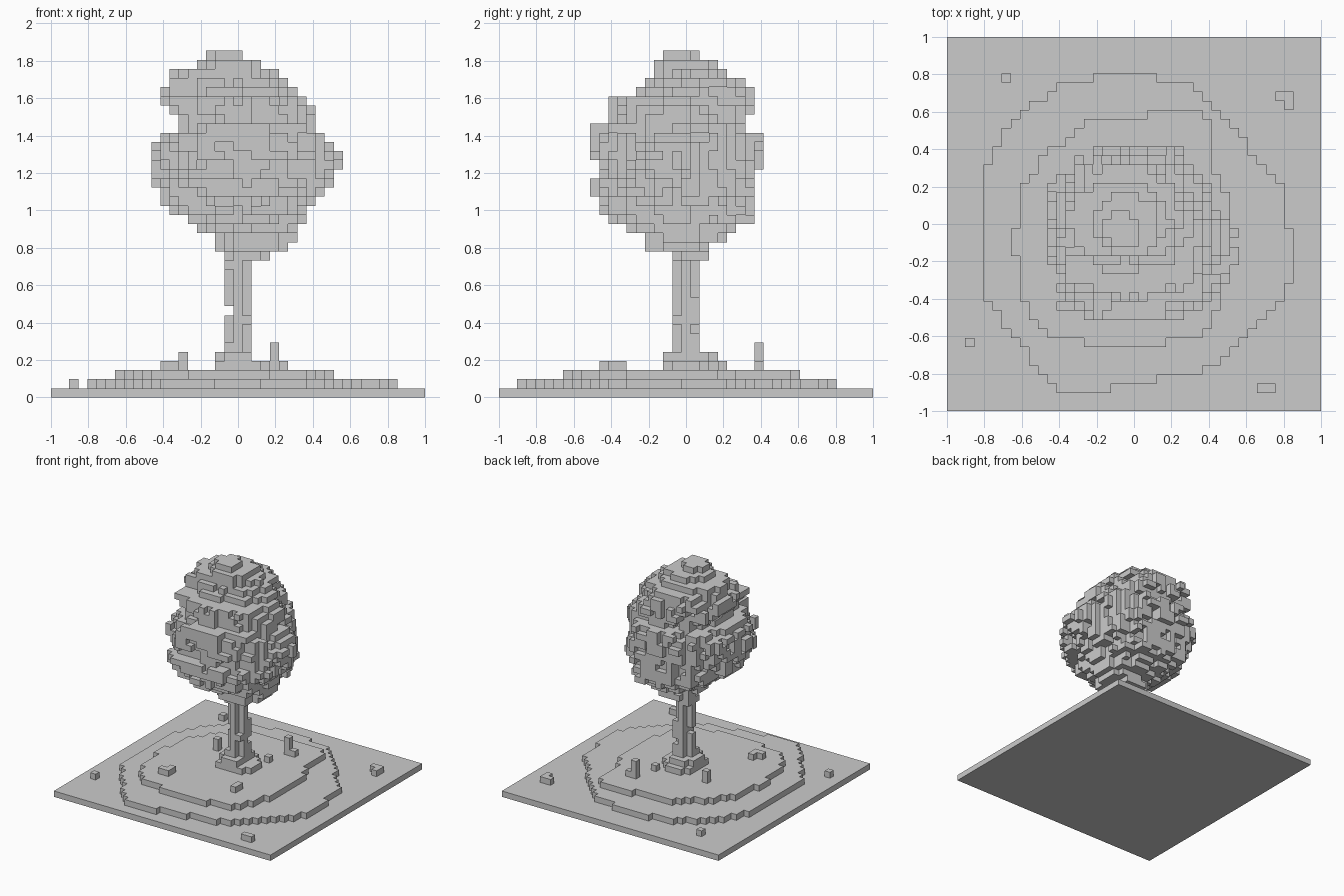
import bpy, bmesh, random
from mathutils import Vector, noise

if "Cube" in bpy.data.objects:
    bpy.data.objects.remove(bpy.data.objects["Cube"])

random.seed(4)
N = 41                      # voxels across the base
V = 2 / N                   # voxel size


def inside(x, y, poly):
    hit = False
    for (ax, ay), (bx, by) in zip(poly, poly[1:] + poly[:1]):
        if (ay > y) != (by > y) and x < ax + (y - ay) * (bx - ax) / (by - ay):
            hit = not hit
    return hit


def slab(poly, k):
    return {(i, j, k) for i in range(-20, 21) for j in range(-20, 21)
            if inside(i * V, j * V, poly)}


def box(i0, i1, j0, j1, k0, k1):
    return {(i, j, k) for i in range(i0, i1 + 1) for j in range(j0, j1 + 1)
            for k in range(k0, k1 + 1)}


parts = {}

# Square ground plate and two irregular mound layers
parts["ground_plate"] = box(-20, 20, -20, 20, 0, 0)
lower = [(-.22, .81), (.12, .81), (.14, .77), (.27, .76), (.41, .66), (.56, .51), (.66, .34),
         (.76, .27), (.81, .17), (.82, -.02), (.86, -.03), (.86, -.21), (.81, -.37), (.71, -.51),
         (.56, -.62), (.46, -.74), (.32, -.80), (.07, -.84), (-.12, -.86), (-.13, -.91),
         (-.37, -.91), (-.46, -.81), (-.56, -.71), (-.66, -.58), (-.76, -.41), (-.81, -.40),
         (-.81, .22), (-.76, .37), (-.66, .54), (-.51, .66), (-.37, .76), (-.23, .77)]
upper = [(.07, .61), (.32, .61), (.41, .52), (.41, .37), (.46, .22), (.51, .12), (.51, -.28),
         (.46, -.41), (.41, -.52), (.32, -.61), (.17, -.61), (.17, -.66), (-.27, -.66),
         (-.28, -.61), (-.41, -.61), (-.53, -.51), (-.61, -.37), (-.61, -.18), (-.66, -.17),
         (-.66, -.02), (-.61, -.01), (-.61, .17), (-.51, .32), (-.41, .42), (-.22, .56), (.07, .57)]
parts["lower_mound"] = slab(lower, 1)
parts["upper_mound"] = slab(upper, 2)

# Loose stones and grass tufts
parts["stones"] = (box(-14, -14, 16, 16, 1, 1) | box(16, 17, 14, 14, 1, 1)
                   | box(17, 17, 13, 13, 1, 1) | box(-18, -18, -13, -13, 1, 1)
                   | box(14, 15, -18, -18, 1, 1) | box(-8, -7, -9, -9, 3, 3)
                   | box(-7, -7, -8, -8, 3, 3) | box(5, 5, -8, -7, 3, 3))
parts["grass_tufts"] = (box(4, 4, 8, 8, 3, 5) | box(5, 5, 8, 8, 3, 3)
                        | box(-6, -6, 3, 3, 3, 4) | box(3, 3, 4, 4, 3, 3))

# Trunk: flared foot, cross-shaped stem with patchy corner bark
trunk = box(-2, 2, -2, 2, 3, 3) | box(3, 3, -1, 1, 3, 3) | box(-1, 1, 3, 3, 3, 3)
trunk |= box(-2, 1, -1, 1, 4, 4) | box(-1, 1, -2, 2, 4, 4)
trunk |= box(-1, 1, 0, 0, 5, 18) | box(0, 0, -1, 1, 5, 18)
for i in (-1, 1):
    for j in (-1, 1):
        for k0 in range(5, 18, 3):
            if random.random() < .4:
                trunk |= box(i, i, j, j, k0, k0 + random.randint(0, 2))
trunk -= {(-1, j, 9) for j in (-1, 0, 1)}
parts["trunk"] = trunk

# Crown: per layer extent (x low, x high, y low, y high), from layer 15 upward
extents = [(-1, 3, -1, 2), (-2, 5, -4, 2), (-2, 6, -4, 4), (-4, 6, -6, 5), (-5, 7, -8, 7),
           (-7, 7, -9, 7), (-8, 8, -9, 7), (-8, 9, -10, 7), (-9, 10, -10, 7), (-9, 10, -9, 7),
           (-9, 11, -9, 8), (-9, 11, -10, 8), (-9, 10, -10, 8), (-8, 9, -10, 8),
           (-6, 8, -10, 6), (-6, 8, -8, 6), (-7, 8, -8, 7), (-8, 7, -8, 7), (-8, 6, -5, 7),
           (-7, 5, -4, 6), (-7, 4, -3, 4), (-4, 2, -3, 3), (-3, 0, -2, 1)]
crown = set()
for k, (x0, x1, y0, y1) in enumerate(extents, 15):
    # the back right of the crown is flattened, more so towards the top
    limit = 54 if k < 29 else max(33, 54 - 4 * (k - 28))
    for i, j, _ in box(x0, x1, y0, y1, k, k):
        u = abs(2 * i - x0 - x1) / (x1 - x0 + 1)
        v = abs(2 * j - y0 - y1) / (y1 - y0 + 1)
        bump = noise.noise(Vector((i, j, k)) * .57 + Vector((7.3, 2.1, 5.7)))
        if (u ** 2.2 + v ** 2.2 < .96 + .5 * bump + random.uniform(-.06, .06)
                and 5.29 * i + 3.68 * j < limit + 8 * bump):
            crown.add((i, j, k))
# drop voxels floating free of the crown
seen, todo = set(), [(0, 0, 24)]
while todo:
    c = todo.pop()
    if c in crown and c not in seen:
        seen.add(c)
        for a in range(3):
            for s in (-1, 1):
                todo.append(tuple(c[n] + s * (n == a) for n in range(3)))
parts["leaf_crown"] = seen
parts["trunk"] -= seen

# Build only the exposed voxel faces of every part
solid = set().union(*parts.values())
for name, cells in parts.items():
    bm = bmesh.new()
    cache = {}

    def vert(p):
        if p not in cache:
            cache[p] = bm.verts.new(((p[0] - .5) * V, (p[1] - .5) * V, p[2] * V))
        return cache[p]

    for c in sorted(cells):
        for a in range(3):
            b, d = (a + 1) % 3, (a + 2) % 3
            for s in (0, 1):
                near = list(c)
                near[a] += 2 * s - 1
                if tuple(near) in solid:
                    continue
                ring = []
                for p, q in ((0, 0), (1, 0), (1, 1), (0, 1)):
                    w = list(c)
                    w[a] += s
                    w[b] += p
                    w[d] += q
                    ring.append(vert(tuple(w)))
                bm.faces.new(ring if s else ring[::-1])
    mesh = bpy.data.meshes.new(name)
    bm.to_mesh(mesh)
    bm.free()
    bpy.context.collection.objects.link(bpy.data.objects.new(name, mesh))
